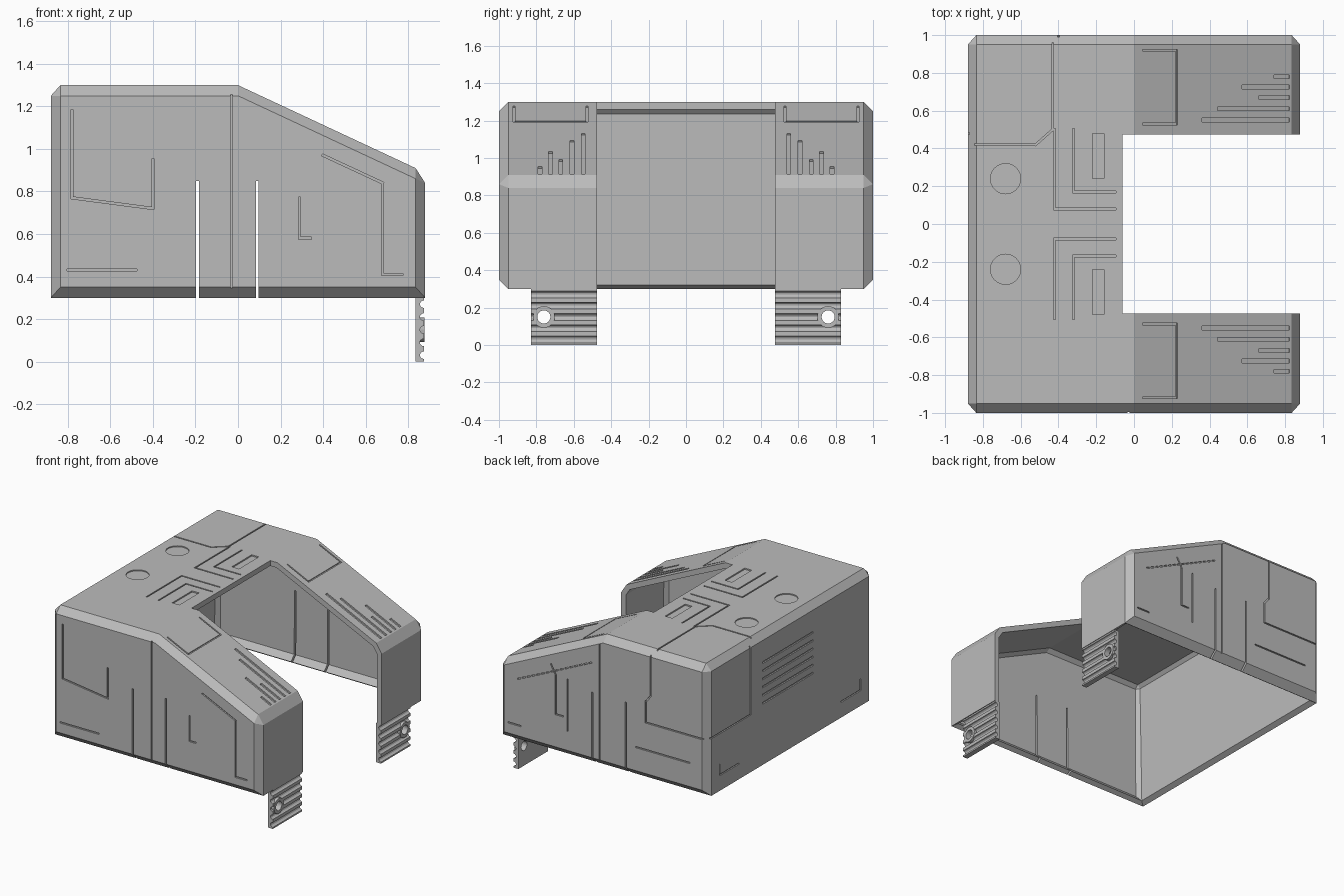
import bpy, bmesh, math
from mathutils import Vector, Matrix

cube = bpy.data.objects.get("Cube")
if cube:
    bpy.data.objects.remove(cube)

grey = bpy.data.materials.new("plain grey")
grey.use_nodes = True
grey.diffuse_color = (0.5, 0.5, 0.5, 1)
grey.node_tree.nodes["Principled BSDF"].inputs["Base Color"].default_value = (0.5, 0.5, 0.5, 1)


def make(name, bm):
    bmesh.ops.recalc_face_normals(bm, faces=bm.faces)
    mesh = bpy.data.meshes.new(name)
    bm.to_mesh(mesh)
    bm.free()
    mesh.materials.append(grey)
    obj = bpy.data.objects.new(name, mesh)
    bpy.context.collection.objects.link(obj)
    return obj


def carve(obj, cutter):
    mod = obj.modifiers.new("cut", 'BOOLEAN')
    mod.operation = 'DIFFERENCE'
    mod.solver = 'EXACT'
    mod.use_self = True
    mod.object = cutter
    bpy.context.view_layer.update()
    graph = bpy.context.evaluated_depsgraph_get()
    mesh = bpy.data.meshes.new_from_object(obj.evaluated_get(graph))
    obj.modifiers.clear()
    obj.data = mesh
    bpy.data.objects.remove(cutter)


# Housing: chamfered body, open below, with a notch between two arms
E, B = 0.88, 0.835
outer = [(-E, .3), (-E, 1.25), (-B, 1.3), (0, 1.3), (B, .91), (E, .84), (E, .3)]
cap = [(-B, .35), (-B, 1.25), (0, 1.25), (B, .86), (B, .35)]
bm = bmesh.new()
for s in (-1, 1):
    for x, z in outer:
        bm.verts.new((x, s * .95, z))
    for x, z in cap:
        bm.verts.new((x, s, z))
bmesh.ops.convex_hull(bm, input=bm.verts)
for co, no in (((0, .475, 0), (0, 1, 0)), ((0, -.475, 0), (0, 1, 0)), ((-.06, 0, 0), (1, 0, 0))):
    bmesh.ops.bisect_plane(bm, geom=bm.verts[:] + bm.edges[:] + bm.faces[:],
                           plane_co=co, plane_no=no)
gone = []
for f in bm.faces:
    c = f.calc_center_median()
    if c.z < .301 or (c.x > -.06 and abs(c.y) < .475):
        gone.append(f)
bmesh.ops.delete(bm, geom=gone, context='FACES')
bmesh.ops.dissolve_limit(bm, angle_limit=.01, verts=bm.verts, edges=bm.edges)
housing = make("housing", bm)
shell = housing.modifiers.new("wall", 'SOLIDIFY')
shell.thickness = .04
shell.offset = -1
shell.use_even_offset = True
shell.use_quality_normals = True

# Faces of the housing: a mapping from (u, v) to a point, and the outward normal
SLOPE = .39 / B
FACES = {
    "front": (lambda u, v: Vector((u, -1, v)), Vector((0, -1, 0))),
    "back": (lambda u, v: Vector((u, 1, v)), Vector((0, 1, 0))),
    "rear": (lambda u, v: Vector((-E, u, v)), Vector((-1, 0, 0))),
    "top": (lambda u, v: Vector((u, v, 1.3)), Vector((0, 0, 1))),
    "slope": (lambda u, v: Vector((u, v, 1.3 - SLOPE * u)), Vector((SLOPE, 0, 1)).normalized()),
}
cuts = bmesh.new()


def groove(face, *points, width=.01, depth=.01):
    place, n = FACES[face]
    for a, b in zip(points, points[1:]):
        p, q = place(*a), place(*b)
        d = (q - p).normalized()
        m = Matrix((d * ((q - p).length + width), n.cross(d) * width, n * depth * 2)).transposed()
        m = m.to_4x4()
        m.translation = (p + q) / 2
        bmesh.ops.create_cube(cuts, size=1, matrix=m)


# Slits through both side walls
for x in (-.19, .09):
    m = Matrix.Translation((x, 0, .525)) @ Matrix.Diagonal((.013, 2.4, .65, 1))
    bmesh.ops.create_cube(cuts, size=1, matrix=m)

# Front wall lines
groove("front", (-.03, .35), (-.03, 1.25))
groove("front", (-.78, 1.18), (-.78, .77), (-.4, .72), (-.4, .95))
groove("front", (.29, .77), (.29, .58), (.34, .58))
groove("front", (.4, .97), (.68, .84), (.68, .41), (.77, .41))
groove("front", (-.8, .43), (-.48, .43))

# Back wall lines and dashes
groove("back", (.03, .35), (.03, 1.23))
groove("back", (.44, .97), (.4, .9), (.4, .6), (.34, .6))
groove("back", (.3, .89), (.3, .5))
groove("back", (-.28, .53), (-.73, .53))
groove("back", (.7, .43), (.8, .43))
for i in range(16):
    x = .1 + i * .04
    groove("back", (x, 1.12 - x * SLOPE), (x + .018, 1.12 - (x + .018) * SLOPE))

# Corner panel running over three faces
groove("top", (-.84, .42), (-.52, .42), (-.43, .5), (-.43, .96))
groove("back", (-.4, 1.26), (-.4, .95), (-.36, .9), (-.36, .74), (-.84, .74))
groove("rear", (.96, .74), (.48, .74), (.48, 1.26))

# Rear wall vents and corner marks
for i in range(6):
    groove("rear", (-.27, .77 + i * .062), (.33, .77 + i * .062), width=.014)
for s in (-1, 1):
    groove("rear", (s * .62, .42), (s * .85, .42), (s * .85, .5))

# Top inlays and slope details, mirrored on both sides
for s in (-1, 1):
    disc = Matrix.Translation((-.68, s * .24, 1.3))
    bmesh.ops.create_cone(cuts, cap_ends=True, segments=32, radius1=.08, radius2=.08,
                          depth=.016, matrix=disc)
    groove("top", (-.42, s * .5), (-.42, s * .08), (-.1, s * .08))
    groove("top", (-.32, s * .5), (-.32, s * .17), (-.1, s * .17))
    groove("top", (-.19, s * .27), (-.19, s * .45), width=.06)
    groove("slope", (.05, s * .92), (.225, s * .92), (.225, s * .53), (.05, s * .53))
    for y, x in ((.78, .75), (.725, .58), (.67, .67), (.61, .45), (.55, .37)):
        groove("slope", (x, s * y), (.815, s * y), width=.02)
carve(housing, make("groove_cutter", cuts))


# Ribbed mounting tabs with a ringed bolt hole
def x_cylinder(bm, s, radius, depth, x):
    m = Matrix.Translation((x, s * .76, .15)) @ Matrix.Rotation(math.pi / 2, 4, 'Y')
    bmesh.ops.create_cone(bm, cap_ends=True, segments=24, radius1=radius, radius2=radius,
                          depth=depth, matrix=m)


for s, side in ((1, "left"), (-1, "right")):
    profile = [(B, .3), (B, 0), (.875, 0)]
    for i in range(5):
        for k in range(7):
            a = math.pi * k / 6
            profile.append((.875 - .02 * math.sin(a), .03 + .06 * i - .018 * math.cos(a)))
    profile.append((.875, .3))
    bm = bmesh.new()
    face = bm.faces.new([bm.verts.new((x, s * .475, z)) for x, z in profile])
    ext = bmesh.ops.extrude_face_region(bm, geom=[face])
    moved = [v for v in ext["geom"] if isinstance(v, bmesh.types.BMVert)]
    bmesh.ops.translate(bm, verts=moved, vec=(0, s * .355, 0))
    x_cylinder(bm, s, .058, .038, .859)
    tab = make(side + "_mounting_tab", bm)
    hole = bmesh.new()
    x_cylinder(hole, s, .035, .2, .86)
    carve(tab, make("hole_cutter", hole))
